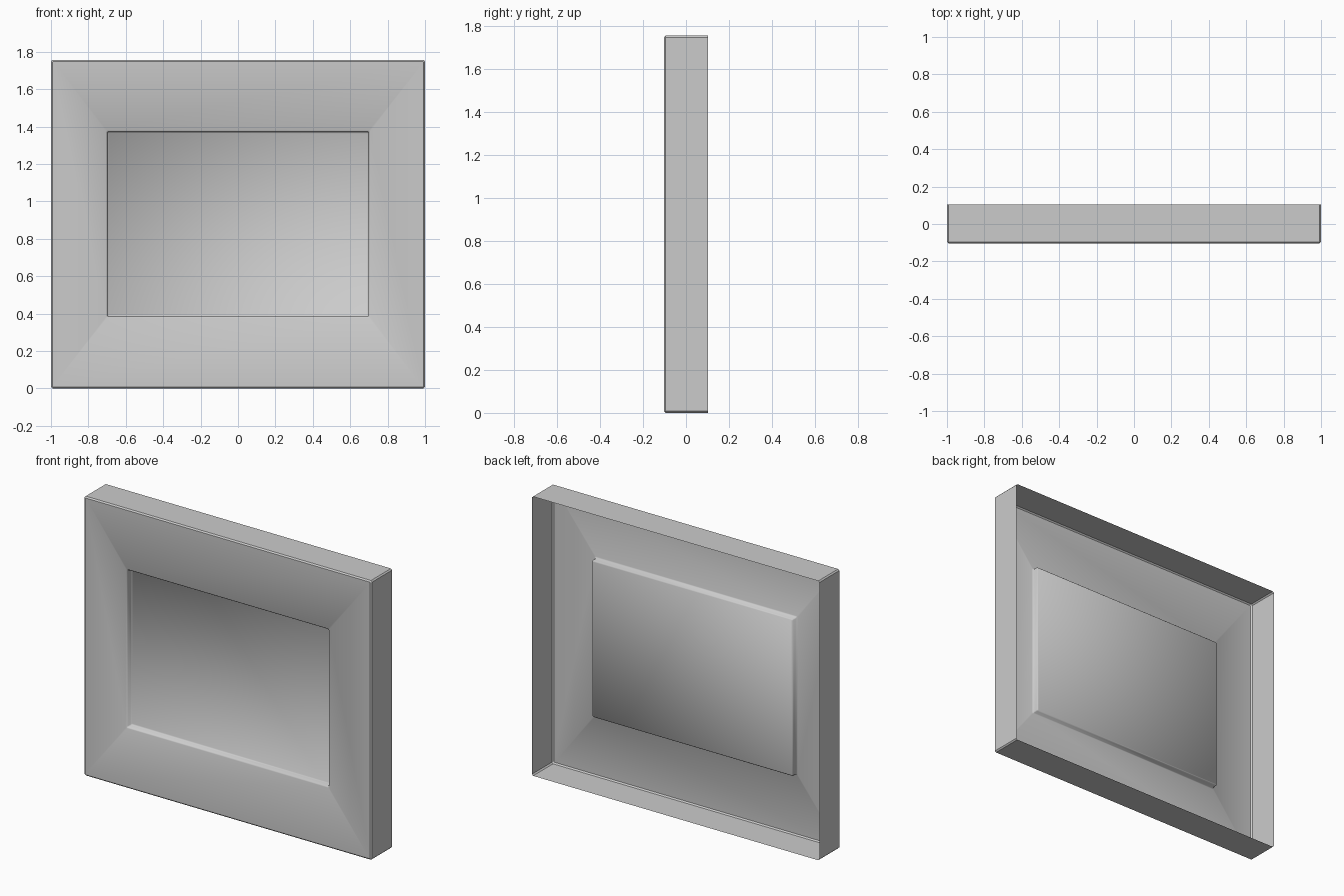
import bpy, bmesh

if "Cube" in bpy.data.objects:
    bpy.data.objects.remove(bpy.data.objects["Cube"])

DEPTH = 0.103        # half depth of the frame
CENTER_Z = 0.878     # middle height

grey = bpy.data.materials.new("light grey")
grey.diffuse_color = (0.6, 0.6, 0.6, 1)
grey.use_nodes = True
grey.node_tree.nodes["Principled BSDF"].inputs["Base Color"].default_value = grey.diffuse_color


def ring(bm, hx, hz, y, c):
    """Rectangle with small chamfered corners, facing the front."""
    pts = [(-hx + c, -hz), (hx - c, -hz), (hx, -hz + c), (hx, hz - c),
           (hx - c, hz), (-hx + c, hz), (-hx, hz - c), (-hx, -hz + c)]
    return [bm.verts.new((x, y, z + CENTER_Z)) for x, z in pts]


def shell(name, profile, smooth_from, cap):
    """Bridge successive rings; bands from smooth_from on are smooth."""
    bm = bmesh.new()
    rings = [ring(bm, *p) for p in profile]
    for k in range(len(rings) - 1):
        a, b = rings[k], rings[k + 1]
        for i in range(8):
            j = (i + 1) % 8
            f = bm.faces.new((a[i], a[j], b[j], b[i]))
            f.smooth = k >= smooth_from
    if cap:
        bm.faces.new(rings[-1]).smooth = True
    bm.normal_update()
    me = bpy.data.meshes.new(name)
    bm.to_mesh(me)
    bm.free()
    me.materials.append(grey)
    ob = bpy.data.objects.new(name, me)
    bpy.context.collection.objects.link(ob)
    return ob


# Open-backed frame: outer walls, front chamfer, wide face, recessed panel
shell("picture_frame", [
    (1.000, 0.878, DEPTH, 0.008),            # rear edge of the walls
    (1.000, 0.878, -DEPTH + 0.008, 0.008),   # front edge of the walls
    (0.992, 0.870, -DEPTH, 0.004),           # outer edge of the face
    (0.706, 0.501, -DEPTH, 0.006),           # inner edge of the face
    (0.699, 0.494, -DEPTH + 0.007, 0.006),   # rim chamfer
    (0.699, 0.494, -DEPTH + 0.033, 0.006),   # rim wall
    (0.693, 0.488, -DEPTH + 0.040, 0.004),   # panel edge
], smooth_from=2, cap=True)
